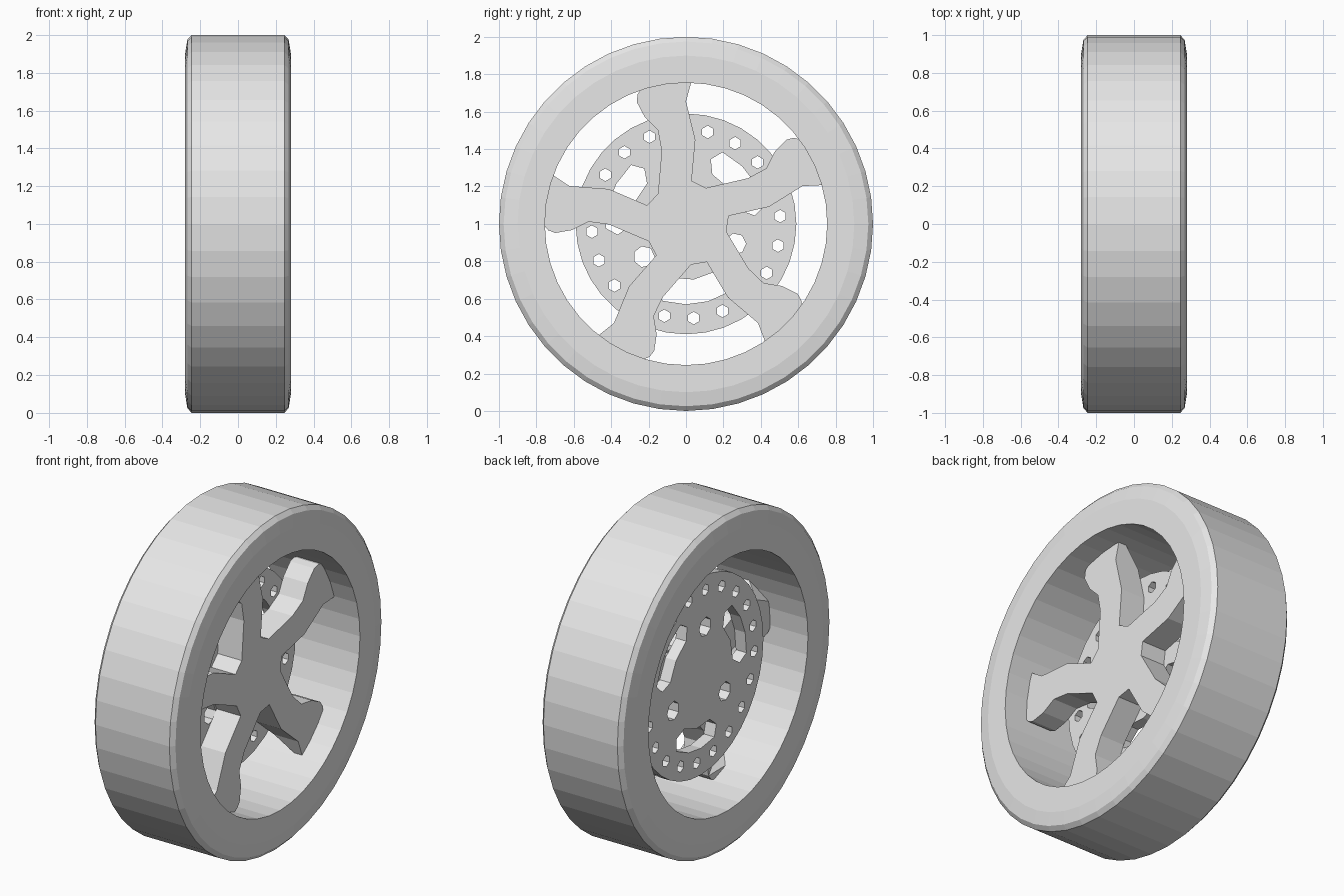
import bpy, bmesh
from math import radians, cos, sin, tau
from mathutils import Matrix, Vector

cube = bpy.data.objects.get("Cube")
if cube:
    bpy.data.objects.remove(cube, do_unlink=True)

grey = bpy.data.materials.new("plain grey")
grey.use_nodes = True
grey.diffuse_color = (0.8, 0.8, 0.8, 1)
grey.node_tree.nodes["Principled BSDF"].inputs["Base Color"].default_value = (0.8, 0.8, 0.8, 1)


def polar(r, deg):
    return r * cos(radians(deg)), r * sin(radians(deg))


def circle(r, sides, centre=(0, 0), start=0):
    points = []
    for i in range(sides):
        x, y = polar(r, start + 360 * i / sides)
        points.append((centre[0] + x, centre[1] + y))
    return points


def add_mesh(name, mesh):
    mesh.materials.clear()
    mesh.materials.append(grey)
    obj = bpy.data.objects.new(name, mesh)
    bpy.context.collection.objects.link(obj)
    return obj


def plate(name, outlines, x0, x1):
    """Flat plate in the wheel plane; outlines after the first are holes."""
    curve = bpy.data.curves.new(name, "CURVE")
    curve.dimensions = "2D"
    curve.fill_mode = "BOTH"
    curve.extrude = (x1 - x0) / 2
    for outline in outlines:
        spline = curve.splines.new("POLY")
        spline.points.add(len(outline) - 1)
        for point, (u, v) in zip(spline.points, outline):
            point.co = (u, v, 0, 1)
        spline.use_cyclic_u = True
    helper = bpy.data.objects.new(name + "_outline", curve)
    bpy.context.collection.objects.link(helper)
    depsgraph = bpy.context.evaluated_depsgraph_get()
    mesh = bpy.data.meshes.new_from_object(helper.evaluated_get(depsgraph))
    bpy.data.objects.remove(helper, do_unlink=True)
    # Stand the plate up: outline axes become y and z, thickness becomes x
    axes = Matrix(((0, 0, 1, (x0 + x1) / 2), (1, 0, 0, 0), (0, 1, 0, 1), (0, 0, 0, 1)))
    mesh.transform(axes)
    bm = bmesh.new()
    bm.from_mesh(mesh)
    bmesh.ops.remove_doubles(bm, verts=bm.verts, dist=0.0001)
    bmesh.ops.recalc_face_normals(bm, faces=bm.faces)
    bm.to_mesh(mesh)
    bm.free()
    mesh.name = name
    for poly in mesh.polygons:
        poly.use_smooth = False
    return add_mesh(name, mesh)


# Tyre: closed cross-section (x, radius) lathed around the axle
half = [(0.245, 1.0), (0.268, 0.975), (0.28, 0.9), (0.28, 0.755)]
section = half + [(-x, r) for x, r in reversed(half)]
bm = bmesh.new()
SEGMENTS = 44
rings = []
for i in range(SEGMENTS):
    a = tau * i / SEGMENTS
    rings.append([bm.verts.new((x, r * cos(a), 1 + r * sin(a))) for x, r in section])
for i, ring in enumerate(rings):
    following = rings[(i + 1) % SEGMENTS]
    for j in range(len(section)):
        k = (j + 1) % len(section)
        bm.faces.new((ring[j], ring[k], following[k], following[j]))
bmesh.ops.recalc_face_normals(bm, faces=bm.faces)
tyre_mesh = bpy.data.meshes.new("tyre")
bm.to_mesh(tyre_mesh)
bm.free()
add_mesh("tyre", tyre_mesh)

# Spokes: one wavy spoke outline repeated five times, clockwise
FRONT, BACK = 0.13, -0.03
TIP = (0.03, 0.765)
spoke = [(-0.15, 0.16), (-0.13, 0.39), (-0.15, 0.5), (-0.22, 0.57), (-0.262, 0.65), (-0.26, 0.69),
         (-0.235, 0.73), (-0.1, 0.765), TIP, (0, 0.655), (0.05, 0.45), (0.03, 0.23)]
spider = []
for i in range(5):
    c, s = polar(1, -72 * i)
    spider += [(c * u - s * v, s * u + c * v) for u, v in spoke]
spokes = plate("spokes", [spider], BACK, FRONT)

# Thin the trailing corner of each spoke tip from behind
for u, v in spider[spoke.index(TIP)::len(spoke)]:
    corner = Vector((BACK, u, 1 + v))
    for vert in spokes.data.vertices:
        if (vert.co - corner).length < 0.005:
            vert.co.x = FRONT - 0.04

# Brake disc with small rim holes, round holes and curved slots
outlines = [circle(0.59, 36)]
outlines += [circle(0.034, 6, polar(0.505, 4.7 + 18 * i), 90) for i in range(20)]
for middle in (98, 218, 338):
    outlines.append(circle(0.057, 7, polar(0.285, middle)))
for middle in (38, 158, 278):
    outer = [polar(0.43, middle + d) for d in (-25, -8, 8, 25)]
    inner = [polar(0.3, middle + d) for d in (24, 0, -24)]
    outlines.append(outer + [polar(0.37, middle + 31)] + inner + [polar(0.37, middle - 31)])
plate("brake_disc", outlines, -0.1, BACK)
